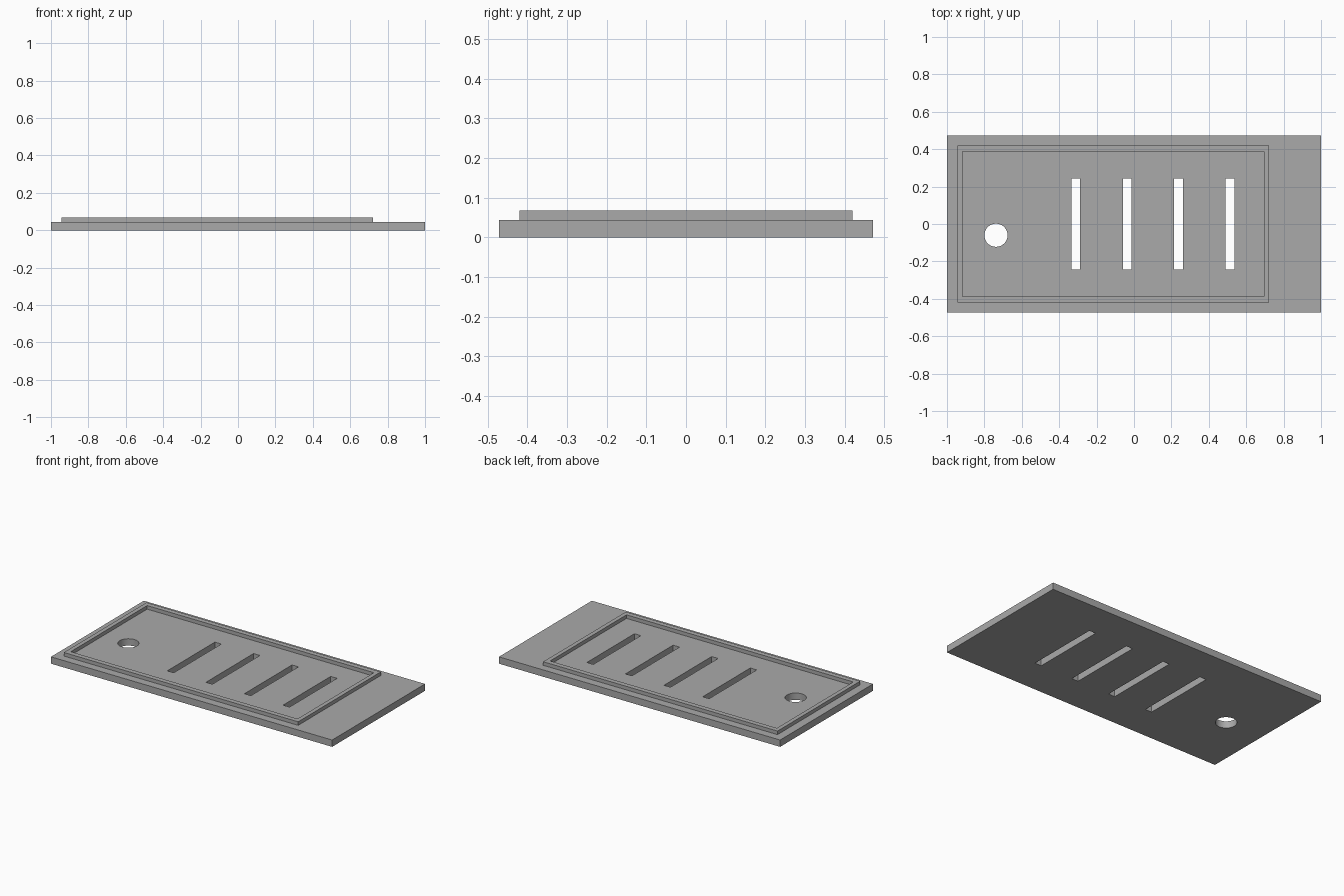
import bpy
import bmesh
from math import cos, sin, tau, radians

default = bpy.data.objects.get("Cube")
if default:
    bpy.data.objects.remove(default)

# Single grey material
grey = bpy.data.materials.new("plain_grey")
grey.use_nodes = True
colour = (0.4, 0.4, 0.4, 1)
grey.diffuse_color = colour
grey.node_tree.nodes["Principled BSDF"].inputs["Base Color"].default_value = colour


def rectangle(x0, x1, y0, y1):
    return [(x0, y0), (x1, y0), (x1, y1), (x0, y1)]


def circle(x, y, radius, sides=48):
    return [(x + radius * cos(tau * i / sides), y + radius * sin(tau * i / sides))
            for i in range(sides)]


def slab(name, outlines, bottom, top):
    """Extrude a filled outline; inner outlines become through holes."""
    curve = bpy.data.curves.new(name, "CURVE")
    curve.dimensions = "2D"
    curve.fill_mode = "BOTH"
    curve.extrude = (top - bottom) / 2
    for outline in outlines:
        spline = curve.splines.new("POLY")
        spline.points.add(len(outline) - 1)
        for point, (x, y) in zip(spline.points, outline):
            point.co = (x, y, 0, 1)
        spline.use_cyclic_u = True
    obj = bpy.data.objects.new(name, curve)
    bpy.context.collection.objects.link(obj)
    bpy.ops.object.select_all(action="DESELECT")
    obj.select_set(True)
    bpy.context.view_layer.objects.active = obj
    bpy.ops.object.convert(target="MESH")
    obj = bpy.context.object

    # Weld caps to walls and place the slab at its height
    bm = bmesh.new()
    bm.from_mesh(obj.data)
    bmesh.ops.remove_doubles(bm, verts=bm.verts, dist=0.0001)
    bmesh.ops.translate(bm, verts=bm.verts, vec=(0, 0, (top + bottom) / 2))
    bmesh.ops.recalc_face_normals(bm, faces=bm.faces)
    bm.to_mesh(obj.data)
    bm.free()
    obj.data.materials.clear()
    obj.data.materials.append(grey)
    bpy.ops.object.shade_smooth_by_angle(angle=radians(30))
    return obj


# Base plate with four slots and a round hole
BASE_TOP = 0.044
slots = [rectangle(x - 0.023, x + 0.023, -0.242, 0.242)
         for x in (-0.311, -0.036, 0.238, 0.513)]
slab("base_plate",
     [rectangle(-1, 1, -0.472, 0.472), circle(-0.738, -0.06, 0.062)] + slots,
     0, BASE_TOP)

# Raised locating rim around the openings
slab("raised_rim",
     [rectangle(-0.945, 0.722, -0.42, 0.42), rectangle(-0.918, 0.695, -0.388, 0.388)],
     BASE_TOP, 0.067)
